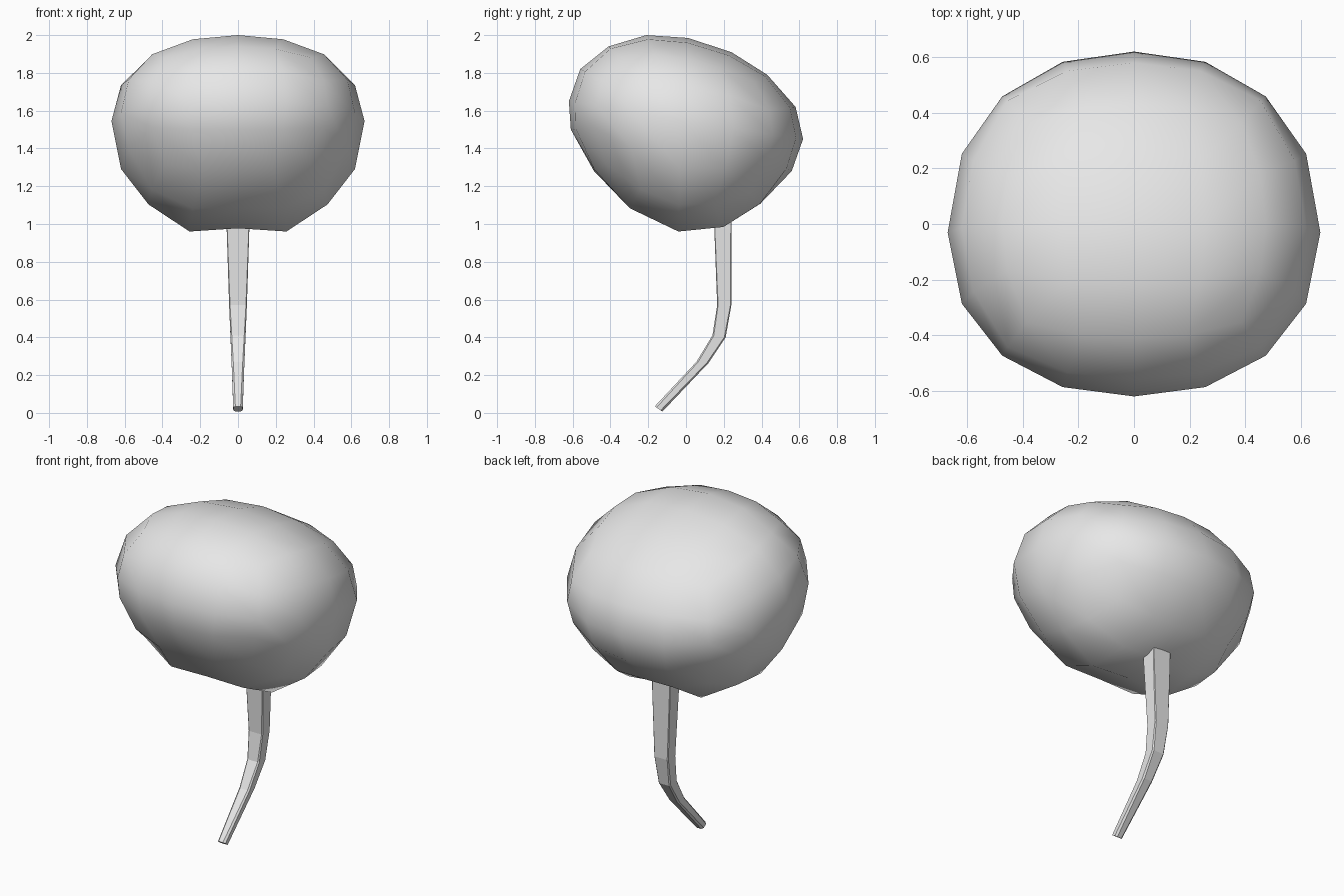
import bpy, bmesh, math
from math import exp, sin, cos, tan, atan2, pi
from mathutils import Vector

cube = bpy.data.objects.get("Cube")
if cube:
    bpy.data.objects.remove(cube, do_unlink=True)

grey = bpy.data.materials.new("light grey")
grey.use_nodes = True
grey.diffuse_color = (0.8, 0.8, 0.8, 1)
grey.node_tree.nodes["Principled BSDF"].inputs["Base Color"].default_value = grey.diffuse_color


def make_object(name, bm, smooth):
    bmesh.ops.recalc_face_normals(bm, faces=bm.faces)
    for f in bm.faces:
        f.smooth = smooth
    mesh = bpy.data.meshes.new(name)
    bm.to_mesh(mesh)
    bm.free()
    mesh.materials.append(grey)
    obj = bpy.data.objects.new(name, mesh)
    bpy.context.collection.objects.link(obj)
    return obj


# Head side profile as (y, z), from the back, over the top, to the front and under
profile = [Vector(p) for p in (
    (.62, 1.45), (.58, 1.62), (.43, 1.79), (.24, 1.91),
    (.01, 1.985), (-.21, 2), (-.41, 1.94), (-.56, 1.82),
    (-.62, 1.65), (-.61, 1.5), (-.49, 1.28), (-.3, 1.08),
    (-.04, .96), (.2, .98), (.4, 1.1), (.56, 1.28))]
centre = Vector((-.03, 1.545))
half_width = .67
power = 2.2


def profile_at(angle):
    t = (angle / (2 * pi) * 16) % 16
    i = int(t)
    return profile[i % 16].lerp(profile[(i + 1) % 16], t - i)


def head_point(co):
    d = Vector([tan(c * pi / 4) for c in co]).normalized()
    angle = atan2(d.z, d.y)
    w = min(abs(d.x), 1)
    r = (1 - w ** power) ** (1 / power)
    # Two soft lobes underneath, with a shallow dent around the stem
    under = max(0, -sin(angle)) ** 4
    r *= 1 + under * (.06 * exp(-((w - .38) / .2) ** 2) - .02 * exp(-(w / .15) ** 2))
    r -= .04 * exp(-(w / .15) ** 2) * max(0, cos(angle + 3 * pi / 8)) ** 16
    yz = centre + (profile_at(angle) - centre) * r
    return Vector((half_width * d.x, yz.x, yz.y))


# Head: evenly divided cube wrapped onto the profile
bm = bmesh.new()
bmesh.ops.create_cube(bm, size=2)
bmesh.ops.subdivide_edges(bm, edges=bm.edges, cuts=3, use_grid_fill=True)
for v in bm.verts:
    v.co = head_point(v.co)
make_object("head", bm, True)

# Stem sections: front edge (y, z), back edge (y, z), half width, corner chamfer
sections = [
    ((.145, 1.12), (.24, 1.12), .062, .003),
    ((.15, .97), (.24, .97), .06, .003),
    ((.165, .57), (.24, .57), .047, .005),
    ((.14, .41), (.21, .4), .04, .007),
    ((.055, .27), (.12, .265), .034, .009),
    ((-.165, .035), (-.125, .007), .025, .011)]
bm = bmesh.new()
rings = []
for front, back, half, cut in sections:
    f, b = Vector(front), Vector(back)
    step = (b - f).normalized() * cut
    outline = [(half - cut, f), (half, f + step), (half, b - step), (half - cut, b)]
    outline += [(-x, p) for x, p in reversed(outline)]
    rings.append([bm.verts.new((x, p.x, p.y)) for x, p in outline])
for low, high in zip(rings, rings[1:]):
    for i in range(8):
        j = (i + 1) % 8
        bm.faces.new((low[i], low[j], high[j], high[i]))
bm.faces.new(rings[0])
bm.faces.new(rings[-1])
make_object("stem", bm, False)
